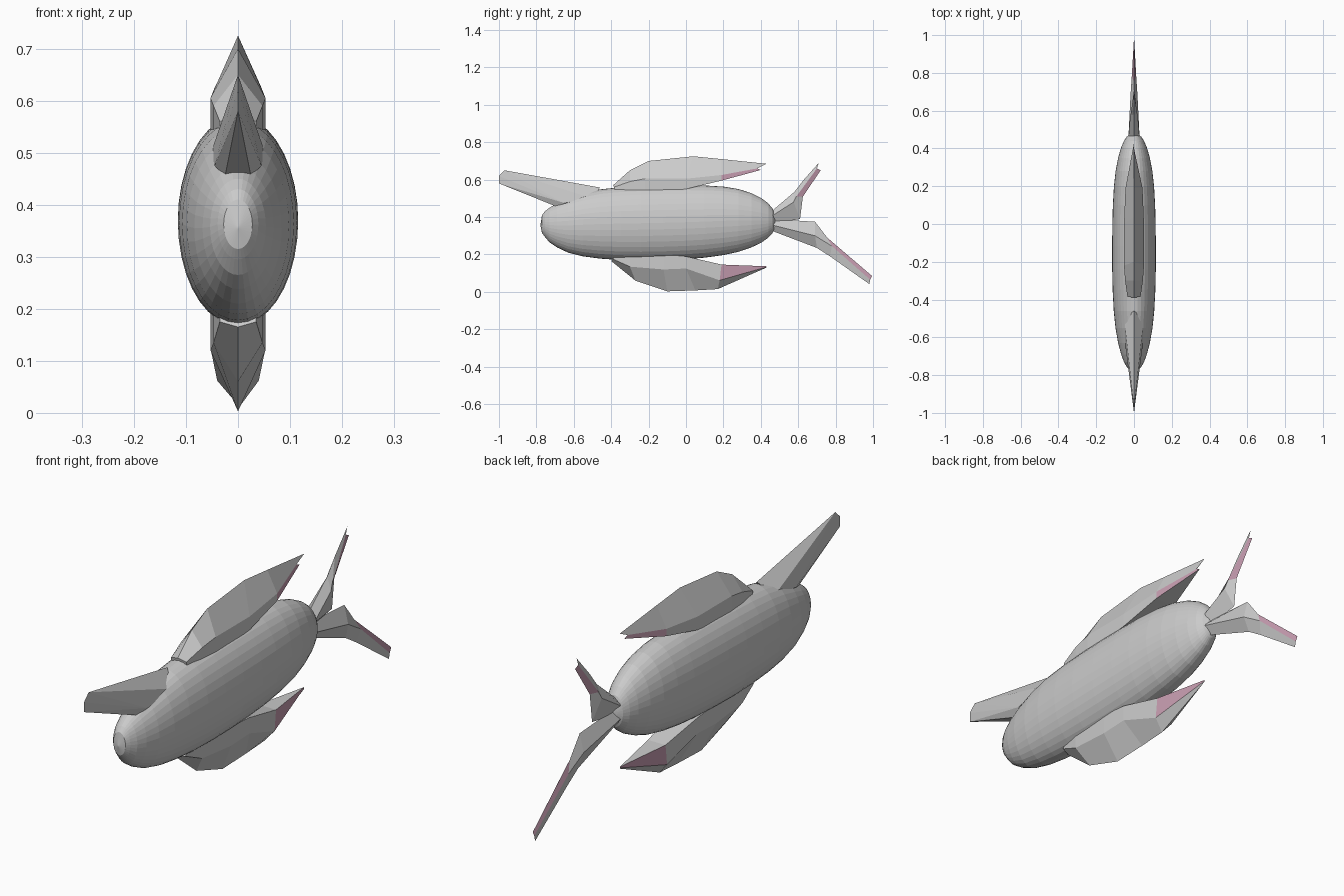
import bpy, bmesh
from math import sin, cos, pi

if "Cube" in bpy.data.objects:
    bpy.data.objects.remove(bpy.data.objects["Cube"])

pink = bpy.data.materials.new("fin_edge_pink")
pink.diffuse_color = (0.56, 0.33, 0.43, 1)
pink.use_nodes = True
pink.node_tree.nodes["Principled BSDF"].inputs["Base Color"].default_value = pink.diffuse_color
grey = bpy.data.materials.new("grey")
grey.diffuse_color = (0.7, 0.7, 0.7, 1)
grey.use_nodes = True
grey.node_tree.nodes["Principled BSDF"].inputs["Base Color"].default_value = grey.diffuse_color


def finish(name, bm):
    bmesh.ops.remove_doubles(bm, verts=bm.verts, dist=1e-5)
    bmesh.ops.dissolve_degenerate(bm, edges=bm.edges, dist=1e-5)
    bmesh.ops.recalc_face_normals(bm, faces=bm.faces)
    mesh = bpy.data.meshes.new(name)
    bm.to_mesh(mesh)
    bm.free()
    ob = bpy.data.objects.new(name, mesh)
    bpy.context.collection.objects.link(ob)
    return ob


def loft(name, rings, pink_strips=()):
    """Skin closed rings of points; pink_strips colours ring edges of the last segment."""
    bm = bmesh.new()
    vs = [[bm.verts.new(p) for p in r] for r in rings]
    n = len(rings[0])
    for i in range(len(vs) - 1):
        for k in range(n):
            a, b = vs[i], vs[i + 1]
            j = (k + 1) % n
            f = bm.faces.new((a[k], a[j], b[j], b[k]))
            if i == len(vs) - 2 and k in pink_strips:
                f.material_index = 1
    bm.faces.new(vs[0])
    bm.faces.new(vs[-1])
    ob = finish(name, bm)
    if pink_strips:
        ob.data.materials.append(grey)
        ob.data.materials.append(pink)
    return ob


# Body: elliptical rings along y (y, bottom z, top z)
profile = [(-.778, .354, .358), (-.77, .315, .41), (-.755, .295, .43), (-.73, .265, .45),
           (-.69, .238, .473), (-.63, .21, .50), (-.55, .19, .528), (-.46, .178, .548),
           (-.35, .17, .56), (-.24, .168, .566), (-.12, .17, .569), (0, .175, .57),
           (.1, .183, .569), (.2, .197, .563), (.28, .214, .55), (.35, .238, .528),
           (.405, .265, .50), (.44, .29, .473), (.463, .315, .445), (.475, .345, .41),
           (.48, .375, .379)]
N = 36
loft("body", [[((t - b) * .29 * cos(2 * pi * k / N), y, (t + b) / 2 + (t - b) / 2 * sin(2 * pi * k / N))
               for k in range(N)] for y, b, t in profile])


# Upper and lower fins: ridge on the centre line, shoulders, base
def fin(name, sections):
    rings = []
    for w, ridge, shoulder, base in sections:
        rings.append([(0, *ridge), (w, *shoulder), (w, *base), (-w, *base), (-w, *shoulder)])
    loft(name, rings, (1, 3))


fin("upper_fin", [
    (.035, (-.39, .57), (-.385, .56), (-.38, .53)),
    (.047, (-.30, .65), (-.30, .59), (-.30, .53)),
    (.053, (-.20, .70), (-.22, .605), (-.22, .53)),
    (.053, (.04, .725), (0, .605), (0, .55)),
    (.045, (.19, .71), (.19, .625), (.19, .595)),
    (0, (.43, .685), (.38, .66), (.40, .652))])
fin("lower_fin", [
    (.035, (-.40, .165), (-.39, .175), (-.38, .20)),
    (.047, (-.27, .06), (-.30, .135), (-.30, .20)),
    (.053, (-.10, .003), (-.12, .12), (-.12, .20)),
    (.053, (.05, .008), (0, .125), (0, .19)),
    (.04, (.17, .015), (.18, .062), (.19, .146)),
    (0, (.43, .13), (.43, .133), (.43, .137))])


# Tail lobes: leading edge, thick middle, trailing edge
def lobe(name, sections):
    rings = [[(0, *lead), (w, *mid), (0, *trail), (-w, *mid)] for w, lead, mid, trail in sections]
    loft(name, rings, (1, 2))


lobe("upper_tail", [
    (.03, (.45, .425), (.45, .40), (.46, .365)),
    (.02, (.58, .535), (.575, .48), (.61, .39)),
    (.016, (.63, .60), (.59, .51), (.625, .51)),
    (0, (.71, .69), (.70, .66), (.72, .65))])
lobe("lower_tail", [
    (.03, (.45, .33), (.45, .36), (.46, .39)),
    (.018, (.70, .235), (.69, .30), (.69, .375)),
    (.012, (.77, .19), (.78, .245), (.755, .29)),
    (0, (.98, .042), (.985, .065), (.995, .085))])

# Horn on the forehead: wedge with a knife-edge tip
bm = bmesh.new()
for x, y, z in [(0, -.97, .65), (0, -1, .62), (0, -1, .58), (0, -.46, .558), (.052, -.50, .50),
                (.045, -.65, .475), (.025, -.69, .455)]:
    for s in ((1, -1) if x else (1,)):
        bm.verts.new((s * x, y, z))
hull = bmesh.ops.convex_hull(bm, input=bm.verts)
bmesh.ops.delete(bm, geom=list({v for v in hull["geom_interior"] + hull["geom_unused"]
                                if isinstance(v, bmesh.types.BMVert)}), context='VERTS')
finish("horn", bm)
